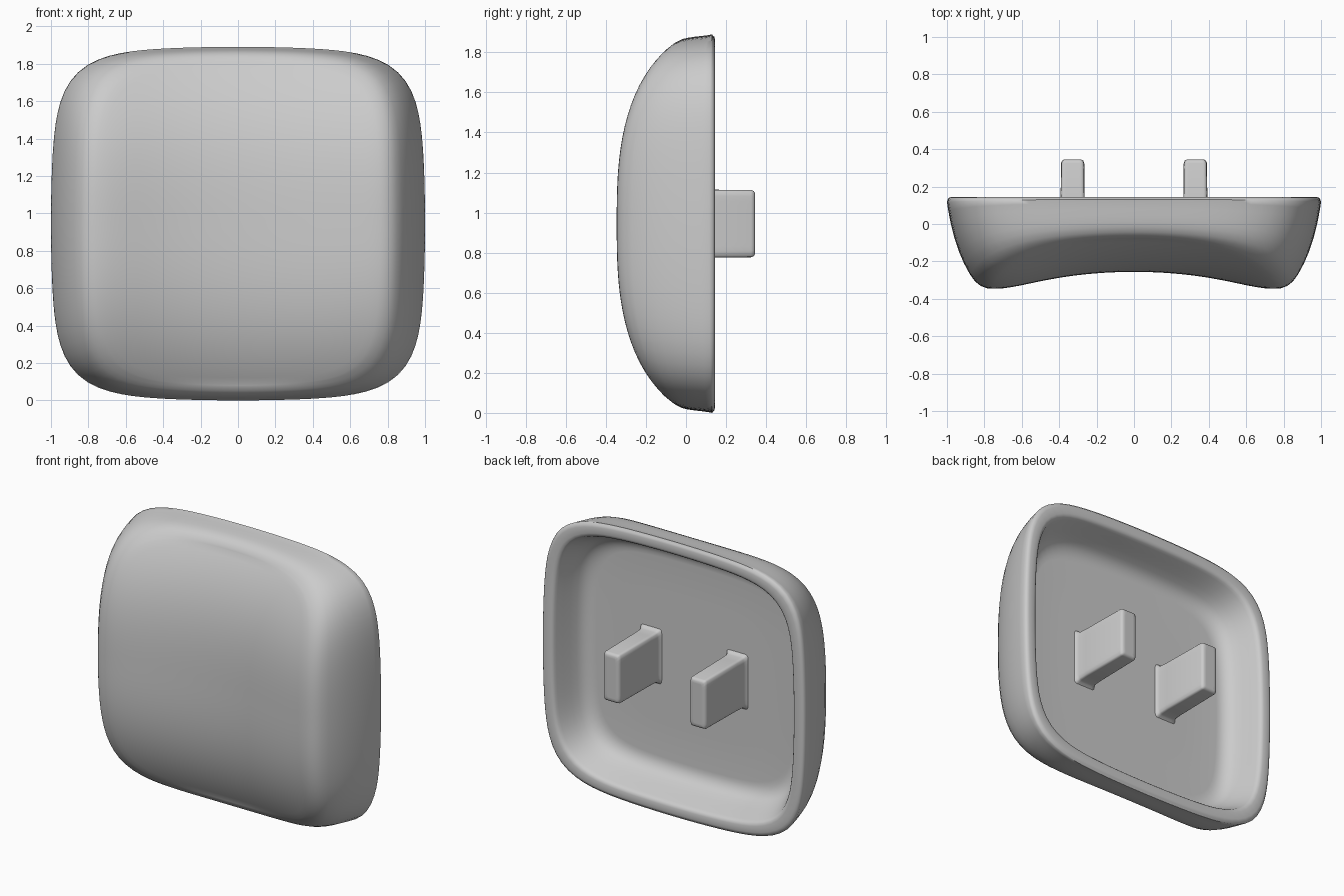
import bpy
import bmesh
import math

if "Cube" in bpy.data.objects:
    bpy.data.objects.remove(bpy.data.objects["Cube"], do_unlink=True)

MID = 0.945      # height of the cap centre
RIM = 0.145      # y of the back rim

grey = bpy.data.materials.new("plain_grey")
grey.use_nodes = True
grey.diffuse_color = (0.6, 0.6, 0.6, 1)
grey.node_tree.nodes["Principled BSDF"].inputs["Base Color"].default_value = (0.6, 0.6, 0.6, 1)


def outline(ax, az, power=6, bow=0.05, count=128):
    """Rounded square with slightly bowed sides, as (x, height from centre) pairs."""
    points = []
    for i in range(count):
        c, s = math.cos(math.tau * i / count), math.sin(math.tau * i / count)
        r = (abs(c) ** power + abs(s) ** power) ** (-1 / power)
        u, v = r * c, r * s
        points.append((ax * u * (1 - bow * v * v), az * v * (1 - bow * u * u)))
    return points


def dish(x, h):
    """Front surface: hollow from side to side, bowed from top to bottom."""
    k = abs(h) / 0.86
    q = abs(x) / 0.76
    hollow = 0.09 * (1.2 * q ** 2 + 0.3 * q ** 4 - 0.5 * q ** 8)
    return -0.256 + 0.178 * k ** 2.9 - hollow * (1 - 0.3 * k ** 2.5)


def loft(name, rings, x_offset=0):
    """Skin a list of equal-length rings and cap both ends."""
    bm = bmesh.new()
    loops = [[bm.verts.new((x + x_offset, y, h + MID)) for x, y, h in ring] for ring in rings]
    n = len(loops[0])
    for a, b in zip(loops, loops[1:]):
        for i in range(n):
            j = (i + 1) % n
            bm.faces.new((a[i], a[j], b[j], b[i]))
    bm.faces.new(loops[0])
    bm.faces.new(loops[-1])
    bmesh.ops.recalc_face_normals(bm, faces=bm.faces)
    mesh = bpy.data.meshes.new(name)
    bm.to_mesh(mesh)
    bm.free()
    mesh.materials.append(grey)
    obj = bpy.data.objects.new(name, mesh)
    bpy.context.collection.objects.link(obj)
    bpy.ops.object.select_all(action='DESELECT')
    obj.select_set(True)
    bpy.context.view_layer.objects.active = obj
    bpy.ops.object.shade_smooth_by_angle(angle=math.radians(60))


rings = []

# Hollowed front face, from the centre outwards
for step in range(1, 24):
    s = step / 24
    rings.append([(x, dish(x, h), h) for x, h in outline(0.76 * s, 0.86 * s)])

# Swelling side wall: share of the way to the face edge, half width, half height
edge = [dish(x, h) for x, h in outline(0.76, 0.86)]
wall = [(1, 0.76, 0.86), (0.995, 0.785, 0.864), (0.97, 0.82, 0.876), (0.92, 0.85, 0.893),
        (0.845, 0.877, 0.909), (0.72, 0.91, 0.922), (0.6, 0.935, 0.928), (0.45, 0.96, 0.933),
        (0.29, 0.98, 0.937), (0.15, 0.993, 0.941), (0.06, 1, 0.945)]
for t, ax, az in wall:
    rings.append([(x, RIM + t * (e - RIM), h)
                  for (x, h), e in zip(outline(ax, az), edge)])

# Rounded back rim and the recess behind it: inset from the outside, depth
recess = [(0.004, 0.132), (0.012, 0.141), (0.026, 0.145), (0.065, 0.145), (0.079, 0.14),
          (0.088, 0.13), (0.094, 0.115), (0.112, 0.07), (0.13, 0.02), (0.15, -0.025),
          (0.162, -0.045), (0.18, -0.065), (0.205, -0.08), (0.23, -0.088), (0.255, -0.09),
          (0.5, -0.09)]
for inset, y in recess:
    rings.append([(x, y, h) for x, h in outline(1 - inset, MID - inset)])
loft("cap_shell", rings)

# Two mounting prongs with flared feet
prong = [(0.085, 0.192, -0.095), (0.08, 0.187, -0.087), (0.071, 0.177, -0.077),
         (0.068, 0.172, -0.06), (0.066, 0.17, 0), (0.062, 0.168, 0.325),
         (0.057, 0.163, 0.338), (0.046, 0.152, 0.345), (0.03, 0.136, 0.345)]
for side, label in ((1, "left_prong"), (-1, "right_prong")):
    loft(label, [[(x, y, h) for x, h in outline(ax, az, 14, 0, 64)] for ax, az, y in prong],
         side * 0.328)
